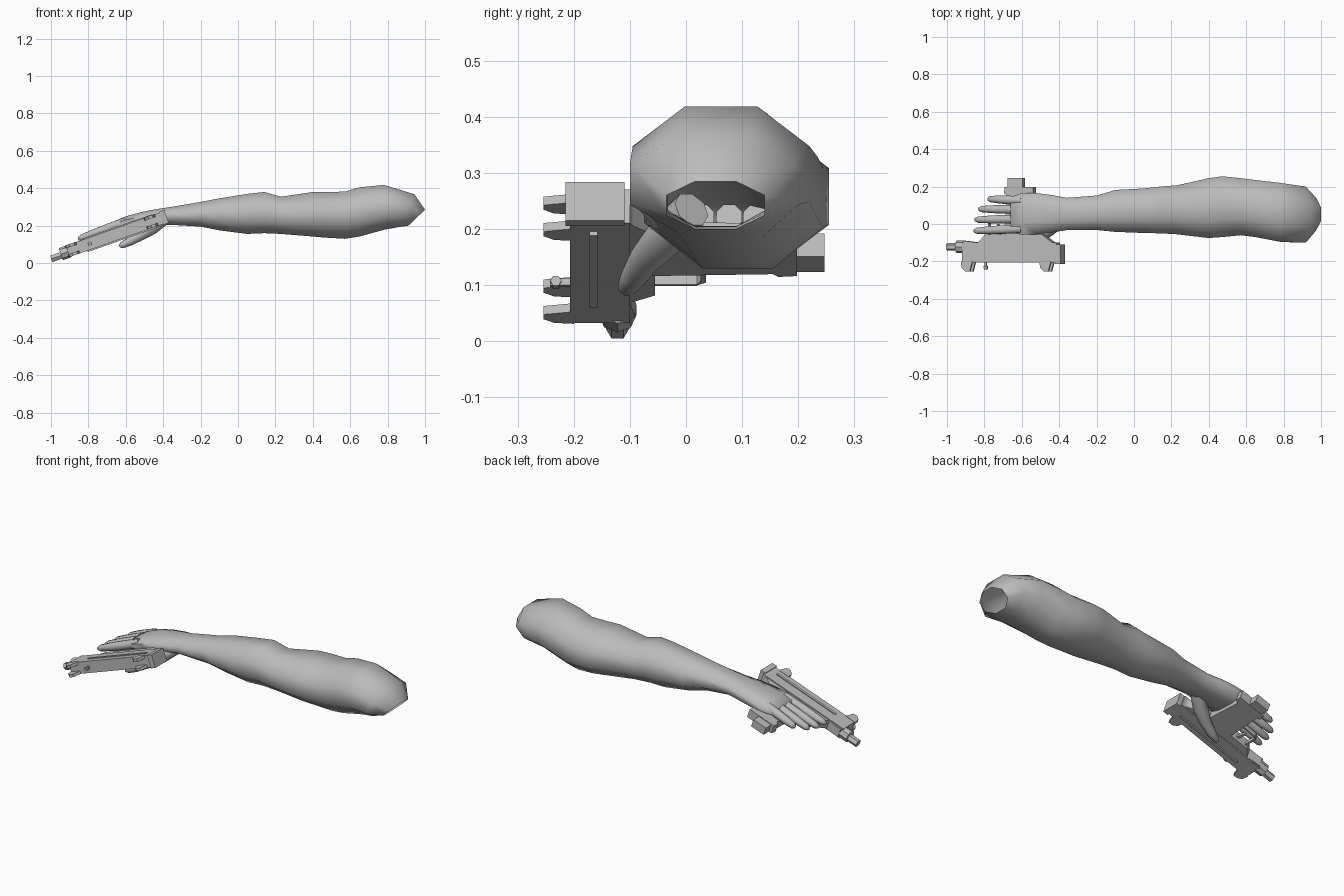
import bpy, bmesh, math
from mathutils import Vector, Matrix

cube = bpy.data.objects.get("Cube")
if cube:
    bpy.data.objects.remove(cube, do_unlink=True)

grey = bpy.data.materials.new("plain grey")
grey.use_nodes = True
grey.diffuse_color = (0.5, 0.5, 0.5, 1)
grey.node_tree.nodes["Principled BSDF"].inputs["Base Color"].default_value = (0.5, 0.5, 0.5, 1)


def add_object(name, bm, smooth=None, matrix=None):
    bmesh.ops.recalc_face_normals(bm, faces=bm.faces)
    mesh = bpy.data.meshes.new(name)
    bm.to_mesh(mesh)
    bm.free()
    mesh.materials.append(grey)
    ob = bpy.data.objects.new(name, mesh)
    bpy.context.collection.objects.link(ob)
    if matrix:
        ob.matrix_world = matrix
    if smooth:
        bpy.ops.object.select_all(action='DESELECT')
        ob.select_set(True)
        bpy.context.view_layer.objects.active = ob
        bpy.ops.object.shade_smooth_by_angle(angle=math.radians(smooth))
    return ob


def bridge(bm, rings, cap_start=True, cap_end=True):
    loops = [[bm.verts.new(p) for p in ring] for ring in rings]
    for a, b in zip(loops, loops[1:]):
        for i in range(len(a)):
            j = (i + 1) % len(a)
            bm.faces.new((a[i], a[j], b[j], b[i]))
    if cap_start:
        bm.faces.new(loops[0])
    if cap_end:
        bm.faces.new(loops[-1])


def tube(name, path, radii, sides=8):
    pts = [Vector(p) for p in path]
    rings = []
    for i, p in enumerate(pts):
        t = (pts[min(i + 1, len(pts) - 1)] - pts[max(i - 1, 0)]).normalized()
        side = t.cross(Vector((0, 0, 1))).normalized()
        up = side.cross(t)
        turns = [2 * math.pi * (k + 0.5) / sides for k in range(sides)]
        rings.append([p + radii[i] * (side * math.cos(a) + up * math.sin(a)) for a in turns])
    bm = bmesh.new()
    bridge(bm, rings)
    return add_object(name, bm, 70)


# Arm and palm: octagonal sections as x, bottom, top, right y, left y, lean
sections = [
    (-0.66, 0.175, 0.225, -0.045, 0.145, 0),
    (-0.60, 0.185, 0.25, -0.058, 0.165, 0),
    (-0.52, 0.19, 0.272, -0.055, 0.165, 0),
    (-0.44, 0.20, 0.288, -0.045, 0.155, 0),
    (-0.36, 0.205, 0.300, -0.033, 0.14, 0),
    (-0.20, 0.195, 0.327, -0.032, 0.152, 0),
    (-0.10, 0.175, 0.346, -0.042, 0.182, 0),
    (0.05, 0.156, 0.370, -0.048, 0.19, 0),
    (0.14, 0.160, 0.380, -0.05, 0.20, 0),
    (0.23, 0.156, 0.355, -0.055, 0.207, 0),
    (0.40, 0.142, 0.380, -0.075, 0.245, 0),
    (0.47, 0.136, 0.380, -0.07, 0.255, 0),
    (0.57, 0.130, 0.382, -0.06, 0.245, 0),
    (0.65, 0.142, 0.405, -0.07, 0.235, 0),
    (0.78, 0.178, 0.418, -0.095, 0.22, 0),
    (0.90, 0.192, 0.368, -0.10, 0.20, 0.5),
    (0.955, 0.200, 0.285, -0.035, 0.14, 1.05),
]
rings = []
for x, low, high, right, left, lean in sections:
    ring = []
    for k in range(8):
        a = math.pi * (k + 0.5) / 4
        stretch = 0.5 / math.cos(math.pi / 8)
        dz = (high - low) * stretch * math.sin(a)
        ring.append((x + lean * dz, (left + right) / 2 + (left - right) * stretch * math.cos(a),
                     (low + high) / 2 + dz))
    rings.append(ring)
bm = bmesh.new()
bridge(bm, rings, cap_end=False)
add_object("arm", bm, 70)

# Fingers and thumb
for label, y0, y1, tip in (("index", -0.025, -0.037, -0.855), ("middle", 0.027, 0.023, -0.85),
                           ("ring", 0.077, 0.08, -0.83), ("little", 0.125, 0.134, -0.78)):
    path = []
    for f in (0, 0.35, 0.65, 0.93, 1):
        x = -0.60 + (tip + 0.60) * f
        path.append((x, y0 + (y1 - y0) * f, 0.222 + 0.365 * (x + 0.60)))
    tube(label + "_finger", path, (0.025, 0.025, 0.023, 0.018, 0.009))
tube("thumb", [(-0.40, 0.01, 0.235), (-0.46, -0.035, 0.19), (-0.52, -0.07, 0.15),
               (-0.58, -0.092, 0.115), (-0.62, -0.105, 0.096), (-0.632, -0.109, 0.09)],
     (0.035, 0.038, 0.03, 0.024, 0.018, 0.008))

# Gun frame: local x runs forward, local y matches the arm, local z is the thickness
ang = math.radians(19.4)
gun = Matrix.Translation((-0.37, 0, 0.215)) @ Matrix((
    (-math.cos(ang), 0, -math.sin(ang), 0),
    (0, 1, 0, 0),
    (-math.sin(ang), 0, math.cos(ang), 0),
    (0, 0, 0, 1)))


def plate(name, outline, n0, n1):
    bm = bmesh.new()
    bridge(bm, [[(s, y, n) for s, y in outline] for n in (n0, n1)])
    return add_object(name, bm, matrix=gun)


def block(name, s0, s1, y0, y1, n0, n1):
    return plate(name, [(s0, y0), (s1, y0), (s1, y1), (s0, y1)], n0, n1)


def rod(name, s0, s1, y, n, radius, sides=6):
    rings = [[(s, y + radius * math.cos(2 * math.pi * k / sides),
               n + radius * math.sin(2 * math.pi * k / sides)) for k in range(sides)]
             for s in (s0, s1)]
    bm = bmesh.new()
    bridge(bm, rings)
    return add_object(name, bm, matrix=gun)


block("rear_cap", 0, 0.03, -0.215, -0.11, 0, 0.073)
block("receiver", 0.025, 0.56, -0.207, -0.10, 0.004, 0.068)
plate("lower_frame", [(0.03, -0.105), (0.055, -0.095), (0.11, -0.055), (0.43, -0.055),
                      (0.47, -0.10), (0.55, -0.09), (0.56, -0.105)], 0.01, 0.062)
block("side_rail", 0.07, 0.46, -0.172, -0.158, -0.003, 0.073)
rod("barrel_nut", 0.55, 0.60, -0.122, 0.034, 0.034, 8)
rod("barrel", 0.59, 0.657, -0.122, 0.027, 0.021)
rod("cocking_knob", 0.425, 0.445, -0.232, 0.036, 0.01)
block("cocking_stem", 0.43, 0.44, -0.242, -0.2, 0.03, 0.042)

# Sight wings, one pair at each end
for label, s in (("rear", 0.055), ("front", 0.50)):
    for side, n in (("lower", 0.004), ("upper", 0.054)):
        plate(label + "_sight_" + side, [(s, -0.20), (s + 0.065, -0.20), (s + 0.06, -0.235),
                                         (s + 0.04, -0.254), (s + 0.015, -0.254)], n, n + 0.016)

# Grip, magazine and trigger
plate("grip", [(0.17, -0.06), (0.32, -0.06), (0.31, 0.155), (0.325, 0.165),
               (0.32, 0.198), (0.16, 0.198), (0.16, 0.165), (0.18, 0.155)], 0.008, 0.058)
block("magazine", 0.222, 0.305, 0.19, 0.247, 0.01, 0.054)
block("guard_front", 0.41, 0.42, -0.06, 0.02, 0.024, 0.046)
plate("guard_bottom", [(0.41, 0.02), (0.42, 0.015), (0.40, 0.036), (0.31, 0.036),
                       (0.31, 0.026), (0.395, 0.026)], 0.024, 0.046)
plate("trigger", [(0.35, -0.06), (0.365, -0.06), (0.37, 0.0), (0.36, 0.0)], 0.028, 0.042)
